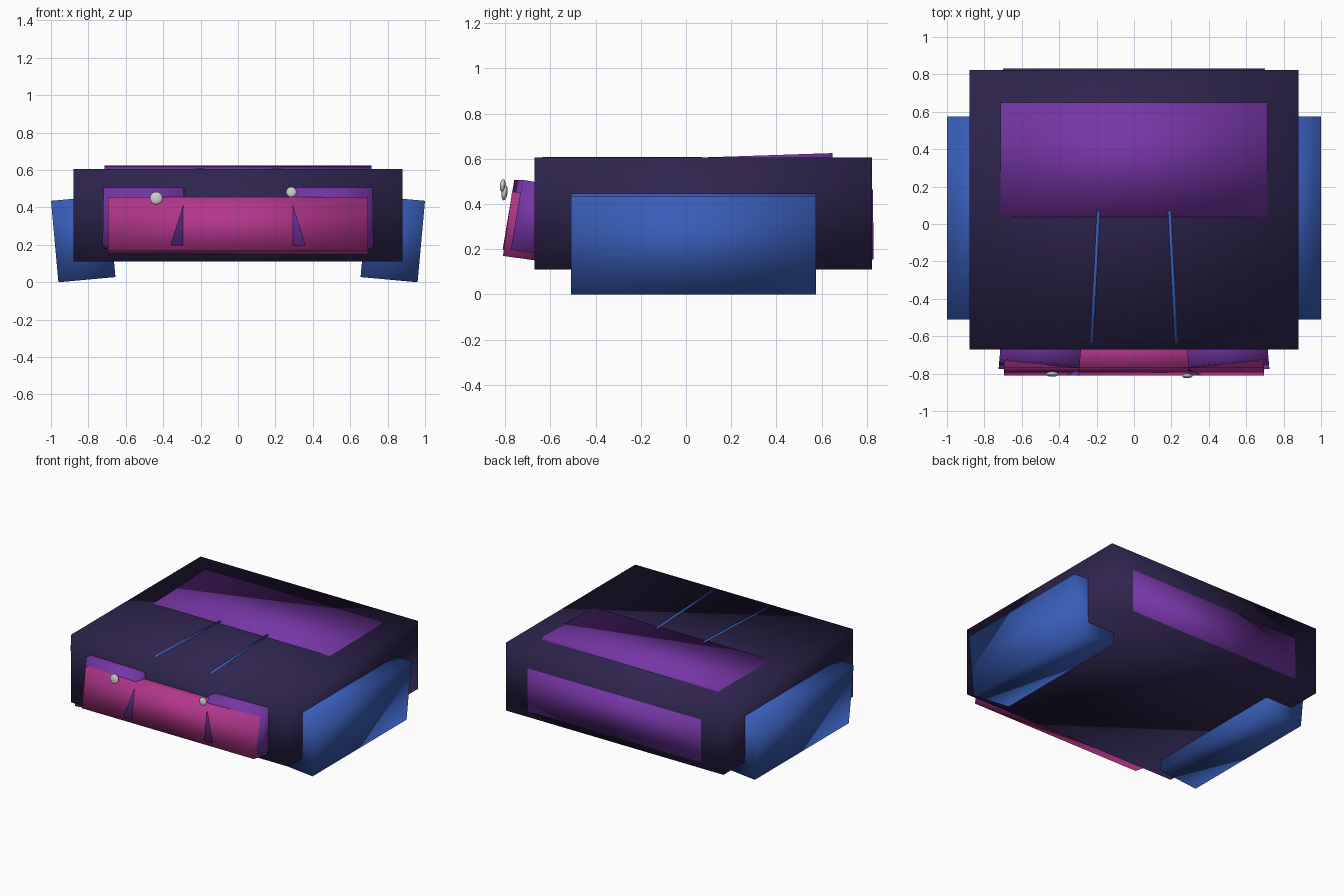
import bpy
from math import radians

if "Cube" in bpy.data.objects:
    bpy.data.objects.remove(bpy.data.objects["Cube"])


def material(name, rgb):
    m = bpy.data.materials.new(name)
    m.diffuse_color = (*rgb, 1)
    m.use_nodes = True
    m.node_tree.nodes["Principled BSDF"].inputs["Base Color"].default_value = m.diffuse_color
    return m


DARK = material("dark_violet", (0.028, 0.018, 0.075))
BLUE = material("blue", (0.04, 0.11, 0.48))
PURPLE = material("purple", (0.18, 0.037, 0.38))
PINK = material("pink", (0.45, 0.037, 0.26))


def finish(name, size, mat):
    ob = bpy.context.object
    ob.name = name
    ob.scale = size
    if mat:
        ob.data.materials.append(mat)
    bpy.ops.object.transform_apply(location=False, rotation=False, scale=True)
    bpy.ops.object.shade_smooth()
    return ob


def box(name, loc, size, mat, rot=(0, 0, 0)):
    bpy.ops.mesh.primitive_cube_add(size=1, location=loc,
                                    rotation=[radians(a) for a in rot])
    return finish(name, size, mat)


def bead(name, loc, radius, depth):
    bpy.ops.mesh.primitive_uv_sphere_add(segments=24, ring_count=12, radius=1,
                                         location=loc, rotation=(radians(-8), 0, 0))
    return finish(name, (radius, depth, radius), None)


# Main block
box("body", (0, 0.077, 0.3575), (1.76, 1.495, 0.495), DARK)

# Sloping top plate and back plate
box("top_panel", (0, 0.34, 0.590), (1.43, 0.62, 0.05), PURPLE, (1.9, 0, 0))
box("back_panel", (0, 0.804, 0.31), (1.40, 0.05, 0.31), PURPLE, (0.4, 0, 0))

# Leaning front plate
box("front_panel", (0, -0.691, 0.299), (1.39, 0.20, 0.288), PINK, (-8, 0, 0))

# Mirrored parts
for side, label in ((-1, "left"), (1, "right")):
    box(f"side_pod_{label}", (side * 0.8275, 0.033, 0.2315),
        (0.306, 1.085, 0.437), BLUE, (0, side * 5.2, 0))
    box(f"front_block_{label}", (side * 0.499, -0.669, 0.336),
        (0.43, 0.20, 0.313), PURPLE, (-9.5, 0, side * 5))
    box(f"top_strip_{label}", (side * 0.2075, -0.283, 0.588),
        (0.016, 0.706, 0.04), BLUE, (0, 0, side * 2.8))

# Flattened beads on the front
bead("bead_left", (-0.437, -0.803, 0.45), 0.034, 0.013)
bead("bead_right", (0.285, -0.812, 0.482), 0.028, 0.012)
